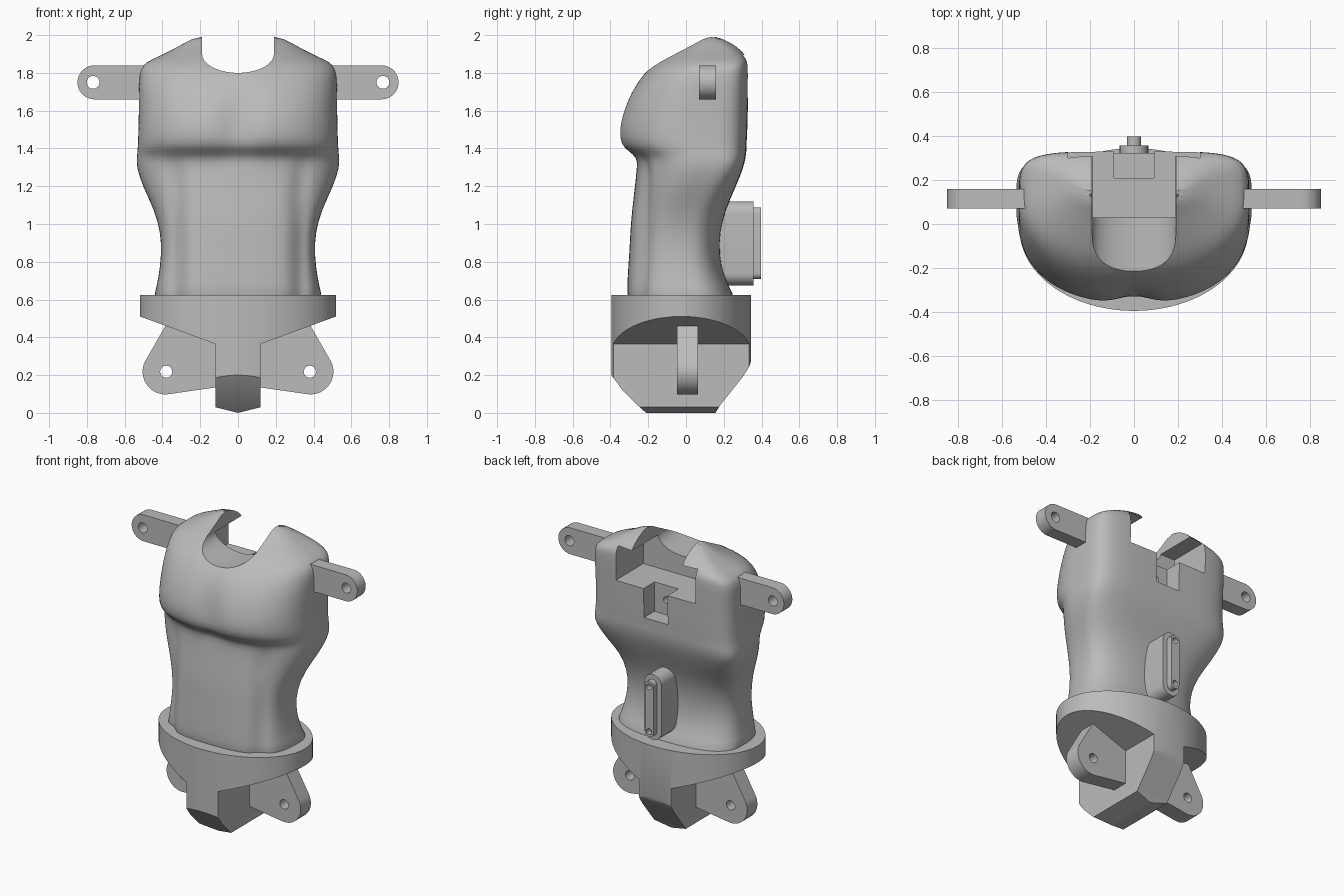
import bpy, bmesh, math

if "Cube" in bpy.data.objects:
    bpy.data.objects.remove(bpy.data.objects["Cube"], do_unlink=True)

grey = bpy.data.materials.new("plain grey")
grey.use_nodes = True
grey.diffuse_color = (0.5, 0.5, 0.5, 1)
for node in grey.node_tree.nodes:
    if node.type == 'BSDF_PRINCIPLED':
        node.inputs["Base Color"].default_value = (0.5, 0.5, 0.5, 1)


def loft(name, rings):
    """Skin closed rings of points and cap both ends."""
    bm = bmesh.new()
    loops = [[bm.verts.new(p) for p in ring] for ring in rings]
    count = len(loops[0])
    for low, high in zip(loops, loops[1:]):
        for i in range(count):
            j = (i + 1) % count
            bm.faces.new((low[i], low[j], high[j], high[i]))
    bm.faces.new(loops[0][::-1])
    bm.faces.new(loops[-1])
    bmesh.ops.recalc_face_normals(bm, faces=bm.faces[:])
    mesh = bpy.data.meshes.new(name)
    bm.to_mesh(mesh)
    bm.free()
    mesh.materials.append(grey)
    obj = bpy.data.objects.new(name, mesh)
    bpy.context.collection.objects.link(obj)
    return obj


def prism(name, outline, axis, start, end):
    """Extrude a flat outline along one axis."""
    place = {'x': lambda u, v, d: (d, u, v),
             'y': lambda u, v, d: (u, d, v),
             'z': lambda u, v, d: (u, v, d)}[axis]
    return loft(name, [[place(u, v, d) for u, v in outline] for d in (start, end)])


def arc(cu, cv, ru, rv, first=0, last=360, steps=32):
    """Points on an elliptical arc, in degrees; a full turn omits its end."""
    n = steps if last - first == 360 else steps - 1
    angles = [math.radians(first + (last - first) * i / n) for i in range(steps)]
    return [(cu + ru * math.cos(a), cv + rv * math.sin(a)) for a in angles]


def rect(u0, u1, v0, v1):
    return [(u0, v0), (u1, v0), (u1, v1), (u0, v1)]


def stadium(half, low, high):
    return (arc(0, high - half, half, half, 0, 180, 16)
            + arc(0, low + half, half, half, 180, 360.01, 16))


def apply(obj, mod):
    bpy.ops.object.select_all(action='DESELECT')
    obj.select_set(True)
    bpy.context.view_layer.objects.active = obj
    bpy.ops.object.modifier_apply(modifier=mod.name)


def combine(obj, tool, operation='DIFFERENCE'):
    tool.hide_render = True
    mod = obj.modifiers.new("combine", 'BOOLEAN')
    mod.object, mod.operation, mod.solver = tool, operation, 'EXACT'
    apply(obj, mod)
    bpy.data.objects.remove(tool, do_unlink=True)


def smooth(obj, degrees=35):
    bpy.ops.object.select_all(action='DESELECT')
    obj.select_set(True)
    bpy.context.view_layer.objects.active = obj
    bpy.ops.object.shade_smooth_by_angle(angle=math.radians(degrees))


# Torso sections: height, half width, front y, back y, front and back squareness
SECTIONS = [
    (0.56, 0.46, -0.31, 0.27, 2.9, 2.6),
    (0.63, 0.44, -0.31, 0.25, 2.9, 2.6),
    (0.72, 0.42, -0.31, 0.20, 2.9, 2.6),
    (0.84, 0.405, -0.30, 0.175, 2.9, 2.6),
    (0.96, 0.41, -0.295, 0.18, 2.9, 2.8),
    (1.08, 0.445, -0.285, 0.21, 2.7, 3),
    (1.2, 0.505, -0.27, 0.265, 2.5, 4),
    (1.3, 0.537, -0.26, 0.305, 2.4, 5),
    (1.35, 0.536, -0.265, 0.315, 2.4, 5),
    (1.385, 0.532, -0.31, 0.32, 2.4, 5),
    (1.42, 0.53, -0.355, 0.32, 2.4, 5),
    (1.5, 0.527, -0.365, 0.325, 2.4, 5),
    (1.6, 0.525, -0.34, 0.327, 2.4, 5),
    (1.7, 0.525, -0.295, 0.33, 2.4, 5),
    (1.79, 0.523, -0.23, 0.33, 2.4, 5),
    (1.84, 0.51, -0.175, 0.33, 2.3, 5),
    (1.87, 0.46, -0.13, 0.325, 2.3, 5),
    (1.91, 0.37, -0.06, 0.305, 2.3, 4),
    (1.96, 0.28, 0.03, 0.25, 2.2, 3),
    (2.0, 0.21, 0.09, 0.17, 2, 2),
]


def section(z, w, front, back, nf, nb, count=96):
    mid = front + (back - front) * 0.6
    ring = []
    for i in range(count):
        a = 2 * math.pi * (i + 0.5) / count
        c, s = math.cos(a), math.sin(a)
        power = 2 / (nb if s > 0 else nf)
        x = math.copysign(w * abs(c) ** power, c)
        depth = abs(s) ** power
        y = mid + depth * ((back - mid) if s > 0 else (front - mid))
        if s < 0:
            # breastbone hollow and the grooves beside the belly
            chest = max(0, 1 - abs(z - 1.53) / 0.22)
            belly = max(0, min(1, (1.36 - z) / 0.1))
            y += 0.05 * chest * math.exp(-(x / 0.09) ** 2)
            y += 0.03 * belly * math.exp(-((abs(x) - 0.33) / 0.045) ** 2)
        ring.append((x, y, z))
    return ring


torso = loft("torso", [section(*row) for row in SECTIONS])
subdivide = torso.modifiers.new("soften", 'SUBSURF')
subdivide.levels = 1
apply(torso, subdivide)

# Neck notch, back opening, small slot and its screw hole
notch = [(0.19, 2.2)] + [(-0.19, 2.2)] + arc(0, 1.9, 0.19, 0.1, 180, 359.9, 24)
combine(torso, prism("notch_cutter", notch, 'y', -0.7, 0.7))
combine(torso, prism("opening_cutter", rect(-0.3, 0.3, 1.67, 1.895), 'y', 0.03, 0.6))
combine(torso, prism("slot_cutter", rect(-0.09, 0.09, 1.47, 1.75), 'y', 0.21, 0.6))
combine(torso, prism("screw_cutter", arc(0, 1.57, 0.022, 0.022), 'y', 0.12, 0.3))
smooth(torso, 40)

# Hip ring and crotch block: an oval column trimmed by front and side outlines
hips = prism("hips", arc(0, -0.025, 0.52, 0.37, steps=96), 'z', -0.1, 0.625)
half = [(0.12, 0.03), (0.12, 0.365), (0.6, 0.54), (0.6, 0.8)]
front_outline = [(0, 0)] + half + [(-x, z) for x, z in reversed(half)]
combine(hips, prism("front_trim", front_outline, 'y', -0.8, 0.8), 'INTERSECT')
side_outline = [(-0.2, -0.01), (0.15, -0.01), (0.18, 0.04), (0.3, 0.19), (0.335, 0.245),
                (0.36, 0.32), (0.36, 0.8), (-0.41, 0.8), (-0.41, 0.22),
                (-0.38, 0.18), (-0.34, 0.125), (-0.25, 0.035)]
combine(hips, prism("side_trim", side_outline, 'x', -0.8, 0.8), 'INTERSECT')
smooth(hips, 20)

# Arm and leg lugs on both sides
for side, label in ((1, "left"), (-1, "right")):
    outline = [(0.42, 1.66)] + arc(0.76, 1.75, 0.09, 0.09, -90, 90, 20) + [(0.42, 1.84)]
    arm = prism(label + "_arm_lug", [(side * x, z) for x, z in outline], 'y', 0.07, 0.16)
    combine(arm, prism("arm_hole", arc(side * 0.767, 1.75, 0.034, 0.034), 'y', 0, 0.3))
    smooth(arm)

    outline = ([(0.08, 0.14)] + arc(0.385, 0.218, 0.12, 0.12, -98, 28, 24)
               + [(0.385, 0.46), (0.08, 0.37)])
    leg = prism(label + "_leg_lug", [(side * x, z) for x, z in outline], 'y', -0.047, 0.063)
    combine(leg, prism("leg_hole", arc(side * 0.38, 0.218, 0.032, 0.032), 'y', -0.2, 0.2))
    smooth(leg)

# Back mount: a rounded block with a narrower raised plate
block = prism("back_mount", stadium(0.065, 0.675, 1.12), 'y', 0.1, 0.357)
plate = prism("back_mount_plate", stadium(0.032, 0.708, 1.088), 'y', 0.33, 0.397)
for z in (0.745, 1.05):
    combine(plate, prism("mount_hole", arc(0, z, 0.02, 0.02, steps=20), 'y', 0.36, 0.5))
smooth(block)
smooth(plate)
